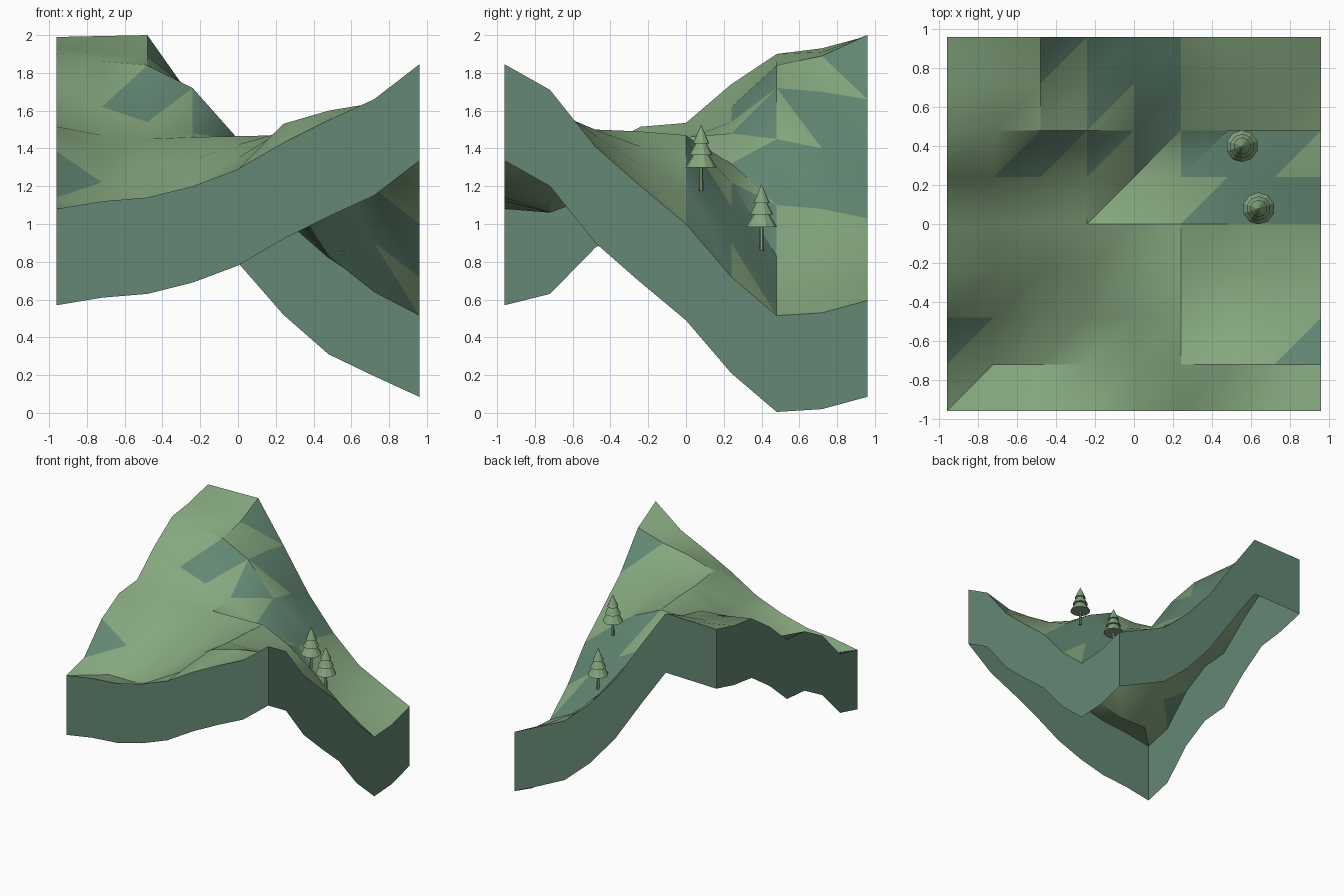
import bpy
import bmesh
from mathutils import Matrix, Vector

default_cube = bpy.data.objects.get("Cube")
if default_cube:
    bpy.data.objects.remove(default_cube, do_unlink=True)

CELL = 0.24
COUNT = 9
HALF = CELL * (COUNT - 1) / 2
SKIRT_DEPTH = 0.51
STEEP_NORMAL_Z = 0.644

# Ground heights in hundredths, one row per step from front to back
HEIGHTS = (
    (108, 112, 114, 120, 129, 143, 155, 166, 184.5),
    (114, 106, 106, 112, 129, 153, 160, 164, 171),
    (138.5, 122, 115, 121, 135, 150, 150, 147, 141),
    (151.5, 137, 131, 134, 142, 149, 141, 131, 120),
    (153.5, 147, 145, 146, 146.5, 147, 136, 119, 100),
    (174, 162, 154, 148, 132, 122, 109, 90, 72),
    (190, 186, 184, 172, 145, 110, 83, 64, 51.5),
    (193, 191, 189, 170, 140, 108, 82, 66, 53),
    (199, 199.5, 200, 166, 130.5, 103, 82, 70.5, 59.5),
)


def make_material(name, color):
    mat = bpy.data.materials.new(name)
    mat.use_nodes = True
    rgba = (*color, 1.0)
    mat.diffuse_color = rgba
    mat.node_tree.nodes["Principled BSDF"].inputs["Base Color"].default_value = rgba
    return mat


def make_object(name, bm, materials, smooth_angle=None):
    mesh = bpy.data.meshes.new(name)
    bm.to_mesh(mesh)
    bm.free()
    for mat in materials:
        mesh.materials.append(mat)
    obj = bpy.data.objects.new(name, mesh)
    bpy.context.collection.objects.link(obj)
    if smooth_angle:
        bpy.ops.object.select_all(action="DESELECT")
        obj.select_set(True)
        bpy.context.view_layer.objects.active = obj
        bpy.ops.object.shade_smooth_by_angle(angle=smooth_angle)
    return obj


grass = make_material("grass_green", (0.235, 0.385, 0.210))
slope = make_material("slope_blue_green", (0.125, 0.245, 0.172))


def ground_point(col, row):
    return Vector((col * CELL - HALF, row * CELL - HALF, HEIGHTS[row][col] / 100))


# Ground surface: each cell split along the same diagonal, steep faces darker
def build_ground():
    bm = bmesh.new()
    grid = [[bm.verts.new(ground_point(c, r)) for c in range(COUNT)]
            for r in range(COUNT)]
    for r in range(COUNT - 1):
        for c in range(COUNT - 1):
            near, far = grid[r], grid[r + 1]
            bm.faces.new((near[c], near[c + 1], far[c + 1]))
            bm.faces.new((near[c], far[c + 1], far[c]))
    bm.normal_update()
    for face in bm.faces:
        face.material_index = int(face.normal.z < STEEP_NORMAL_Z)
    make_object("ground", bm, (grass, slope), smooth_angle=0.52)


# Skirt: four walls hanging from the ground border, open underneath
def build_skirt():
    last = COUNT - 1
    steps = range(COUNT)
    sides = {
        "front_wall": [(i, 0) for i in steps],
        "right_wall": [(last, i) for i in steps],
        "back_wall": [(last - i, last) for i in steps],
        "left_wall": [(0, last - i) for i in steps],
    }
    drop = Vector((0, 0, SKIRT_DEPTH))
    for name, border in sides.items():
        bm = bmesh.new()
        top = [bm.verts.new(ground_point(*p)) for p in border]
        low = [bm.verts.new(v.co - drop) for v in top]
        for i in range(last):
            bm.faces.new((low[i], low[i + 1], top[i + 1], top[i]))
        make_object(name, bm, (slope,))


# Trees: a thin trunk and three stacked cone tiers
def add_cone(bm, base, bottom, top, radius, tip_radius, sides):
    middle = Vector((0, 0, (bottom + top) / 2))
    bmesh.ops.create_cone(
        bm, cap_ends=True, segments=sides, radius1=radius, radius2=tip_radius,
        depth=top - bottom, matrix=Matrix.Translation(base + middle))


def build_tree(name, base):
    trunk = bmesh.new()
    add_cone(trunk, base, 0, 0.16, 0.012, 0.010, 6)
    make_object(name + "_trunk", trunk, (grass,))
    leaves = bmesh.new()
    for bottom, top, radius, tip in ((0.125, 0.21, 0.082, 0.030),
                                     (0.19, 0.27, 0.062, 0.020),
                                     (0.25, 0.35, 0.044, 0)):
        add_cone(leaves, base, bottom, top, radius, tip, 10)
    make_object(name + "_foliage", leaves, (grass,))


build_ground()
build_skirt()
build_tree("front_tree", Vector((0.64, 0.08, 1.175)))
build_tree("back_tree", Vector((0.555, 0.40, 0.86)))
